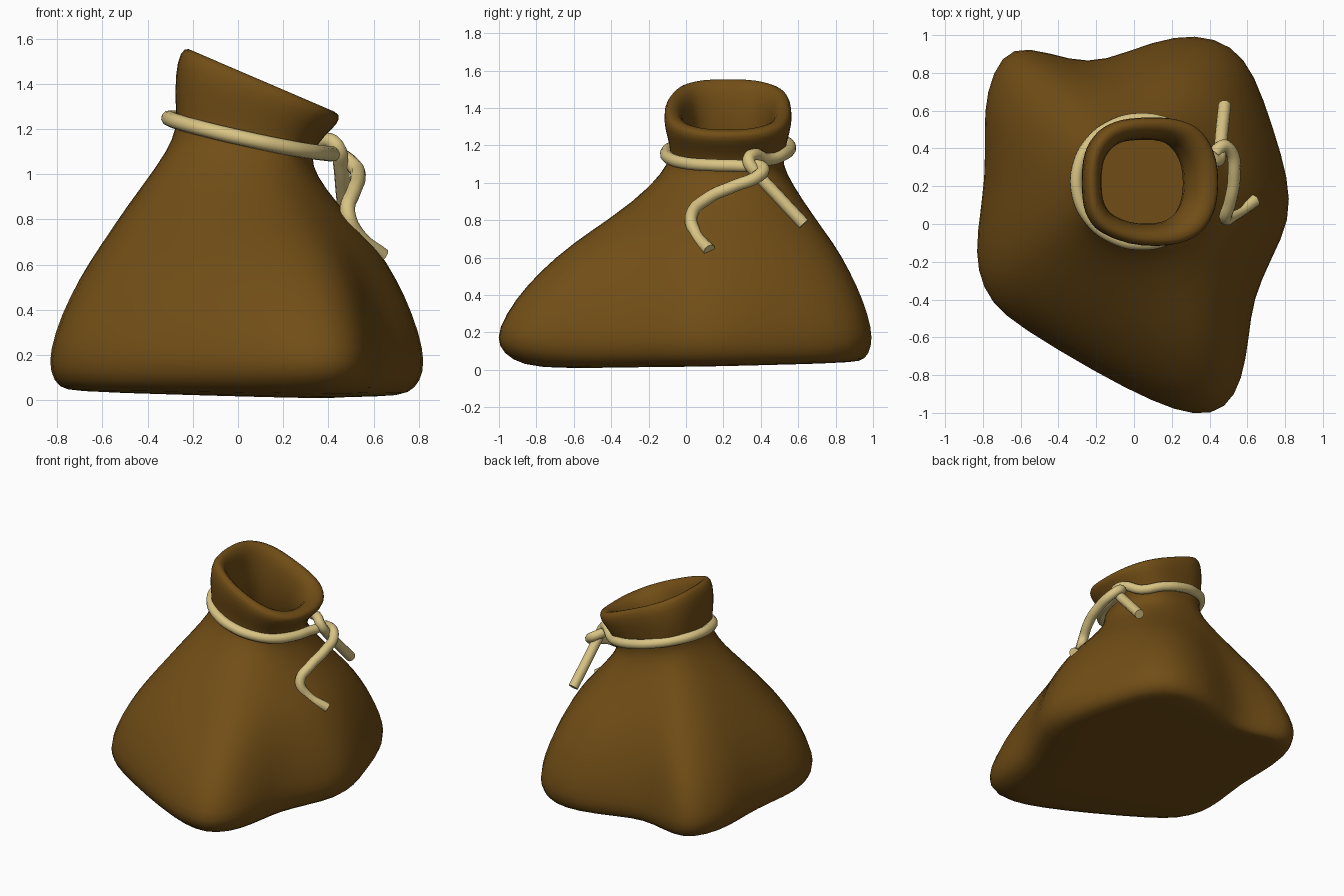
import bpy, bmesh
from math import atan2, cos, sin, pi, radians, copysign
from mathutils import Vector

if "Cube" in bpy.data.objects:
    bpy.data.objects.remove(bpy.data.objects["Cube"])


def material(name, col):
    m = bpy.data.materials.new(name)
    m.diffuse_color = (*col, 1)
    m.use_nodes = True
    m.node_tree.nodes["Principled BSDF"].inputs["Base Color"].default_value = m.diffuse_color
    return m


cloth = material("brown_cloth", (0.165, 0.075, 0.008))
cord = material("tan_cord", (0.69, 0.55, 0.23))
WALL = .09

# plan outline of the slumped sack, counter-clockwise
BASE = [(.83, .02), (.82, .24), (.74, .5), (.64, .8), (.52, .95), (.33, 1.01), (.1, .97),
        (-.16, .86), (-.33, .865), (-.57, .945), (-.705, .9), (-.785, .7), (-.795, .5),
        (-.785, .25), (-.835, -.05), (-.835, -.25), (-.76, -.42), (-.61, -.545), (-.2, -.79),
        (.1, -.945), (.33, -1.025), (.49, -.985), (.575, -.83), (.61, -.6), (.63, -.4), (.73, -.18)]
ANG = [atan2(y - .15, x - .03) for x, y in BASE]
BASE = [Vector(p) for p in BASE]
n = len(BASE)
SOFT = BASE
for _ in range(4):
    SOFT = [(SOFT[i - 1] + SOFT[i] * 2 + SOFT[(i + 1) % n]) / 4 for i in range(n)]


def squircle(a, e):
    c, s = cos(a), sin(a)
    return copysign(abs(c) ** e, c), copysign(abs(s) ** e, s)


def body_ring(w, z):
    # blend between the neck circle and the base outline, softer higher up
    pts = []
    for b, soft, a in zip(BASE, SOFT, ANG):
        c, s = squircle(a, .9)
        neck = Vector((.02 + .3 * c, .21 + .3 * s))
        far = max(0, (-b.y - .4) / .6)
        k = w ** (1 + .12 * far) if w < 1 else w
        if z > .12:
            b = b.lerp(soft, min(1, 1.5 * (1 - w)))
        p = neck.lerp(b, k)
        lean = max(0, min(1, (z - .7) / .42))
        pts.append((p.x, p.y, z - .2 * (p.x - .02) * lean))
    return pts


def neck_ring(cx, rx, ry, z, tilt, e=.78):
    pts = []
    for a in ANG:
        c, s = squircle(a, e)
        pts.append((cx + rx * c, .225 + ry * s, z - tilt * rx * c))
    return pts


# outer body, then neck, lip and throat
PROFILE = [(.45, .026), (.8, .03), (.93, .052), (1, .125), (1, .22), (.92, .38), (.80, .53),
           (.635, .68), (.41, .83), (.15, .99), (.02, 1.1)]
body = [body_ring(w, z) for w, z in PROFILE]
# underside tips slightly towards the front right
for r in body[:2]:
    r[:] = [(x, y, z + .02 * y - .02 * x) for x, y, z in r]
neck = [neck_ring(.03, .305, .305, 1.17, .22),
        neck_ring(.05, .335, .33, 1.27, .3),
        neck_ring(.085, .36, .35, 1.365, .40),
        neck_ring(.108, .35, .335, 1.415, .43),
        neck_ring(.10, .305, .29, 1.42, .43),
        neck_ring(.085, .26, .25, 1.385, .42),
        neck_ring(.06, .235, .225, 1.30, .34),
        neck_ring(.03, .21, .22, 1.15, .2)]

bm = bmesh.new()


def bridge(loops):
    for lo, hi in zip(loops, loops[1:]):
        for i in range(n):
            j = (i + 1) % n
            bm.faces.new((lo[i], lo[j], hi[j], hi[i]))


def cap(loop, z):
    c = bm.verts.new((0, 0, z))
    for i in range(n):
        bm.faces.new((loop[i], c, loop[(i + 1) % n]))


outer = [[bm.verts.new(p) for p in r] for r in body]
bridge(outer)
cap(outer[0], .028)
bm.normal_update()
# lining: the outer body pushed inwards by the wall thickness
lining = [[v.co - v.normal * WALL for v in r] for r in outer[-2::-1]]
upper = [[bm.verts.new(p) for p in r] for r in neck + lining]
bridge([outer[-1]] + upper)
cap(upper[-1], .028 + WALL)
bmesh.ops.recalc_face_normals(bm, faces=bm.faces)
me = bpy.data.meshes.new("sack")
bm.to_mesh(me)
bm.free()
me.polygons.foreach_set("use_smooth", [True] * len(me.polygons))
me.materials.append(cloth)
sack = bpy.data.objects.new("sack", me)
bpy.context.collection.objects.link(sack)
sub = sack.modifiers.new("smooth", 'SUBSURF')
sub.levels = sub.render_levels = 1

# drawstring: tail, loop round the neck, second tail
path = [(.48, .63, .78), (.465, .49, .93), (.455, .39, 1.04), (.44, .335, 1.12), (.40, .36, 1.15)]
for k in range(13):
    a = radians(40 + k * 305 / 12)
    x, y = .04 + .345 * cos(a), .225 + .33 * sin(a)
    path.append((x, y, 1.17 - .22 * (x - .05) + .05 * (y - .23)))
path += [(.41, .29, 1.09), (.46, .41, 1.08), (.51, .39, 1.04), (.53, .25, .98), (.51, .12, .92),
         (.485, .03, .83), (.53, .05, .73), (.64, .125, .64)]
cu = bpy.data.curves.new("drawstring", 'CURVE')
cu.dimensions = '3D'
cu.bevel_depth = .034
cu.bevel_resolution = 3
cu.use_fill_caps = True
cu.resolution_u = 6
sp = cu.splines.new('BEZIER')
sp.bezier_points.add(len(path) - 1)
for bp, p in zip(sp.bezier_points, path):
    bp.co = p
    bp.handle_left_type = bp.handle_right_type = 'AUTO'
cu.materials.append(cord)
rope = bpy.data.objects.new("drawstring", cu)
bpy.context.collection.objects.link(rope)
bpy.context.view_layer.objects.active = rope
rope.select_set(True)
bpy.ops.object.convert(target='MESH')
bpy.ops.object.shade_smooth_by_angle(angle=radians(50))
